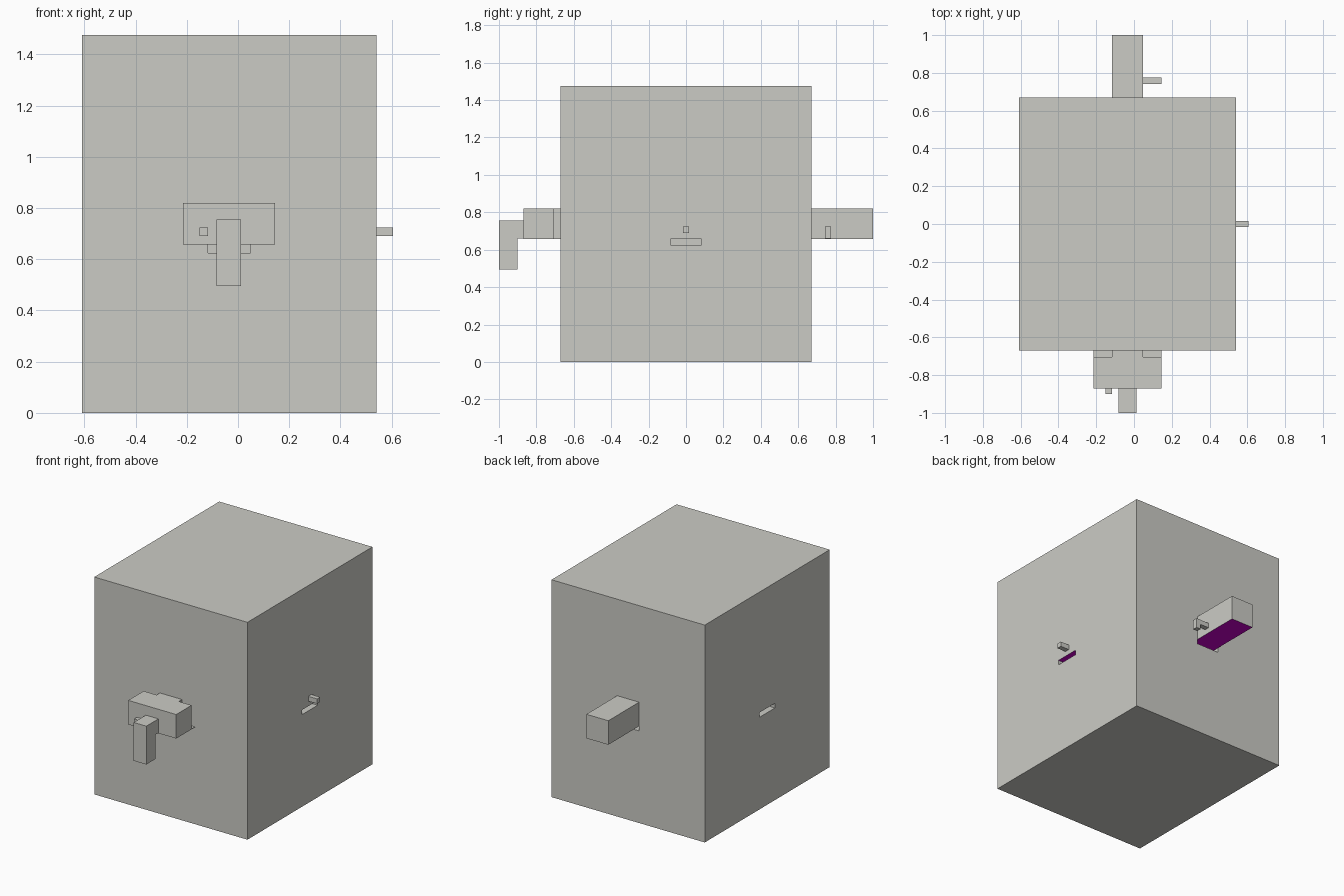
import bpy, bmesh

if "Cube" in bpy.data.objects:
    bpy.data.objects.remove(bpy.data.objects["Cube"])

def material(name, rgb):
    m = bpy.data.materials.new(name)
    m.diffuse_color = (*rgb, 1)
    m.use_nodes = True
    m.node_tree.nodes["Principled BSDF"].inputs["Base Color"].default_value = m.diffuse_color
    return m

GREY = material("light_grey", (0.60, 0.60, 0.56))
PURPLE = material("magenta_purple", (0.58, 0.0, 0.60))

def blocks(name, boxes, purple_base=False):
    """One object made of boxes given as (x0, x1, y0, y1, z0, z1)."""
    bm = bmesh.new()
    for x0, x1, y0, y1, z0, z1 in boxes:
        verts = bmesh.ops.create_cube(bm, size=1)["verts"]
        for v in verts:
            v.co = (x1 if v.co.x > 0 else x0,
                    y1 if v.co.y > 0 else y0,
                    z1 if v.co.z > 0 else z0)
    bm.normal_update()
    if purple_base:
        for f in bm.faces:
            f.material_index = int(f.normal.z < -0.5)
    mesh = bpy.data.meshes.new(name)
    bm.to_mesh(mesh)
    bm.free()
    mesh.materials.append(GREY)
    mesh.materials.append(PURPLE)
    ob = bpy.data.objects.new(name, mesh)
    bpy.context.collection.objects.link(ob)
    return ob

L, R, F, B = -0.61, 0.54, -0.67, 0.67      # main housing sides
X0, X1, H = -0.117, 0.048, 0.0825          # slot / shaft width
Z0, Z1, Z2 = 0.625, 0.66, 0.82             # slot floor, slot ceiling, shaft top
D = 0.16                                   # slot depth

# main housing with a slot in each of its four walls
housing = blocks("housing", [(L, R, F, B, 0, 1.475)])
cutter = blocks("slot_cutter", [
    (X0, X1, F - 0.1, F + D, Z0, Z1), (X0, X1, B - D, B + 0.1, Z0, Z1),
    (L - 0.1, L + D, -H, H, Z0, Z1), (R - D, R + 0.1, -H, H, Z0, Z1)])
cutter.hide_render = True
cutter.hide_viewport = True
mod = housing.modifiers.new("slots", 'BOOLEAN')
mod.operation = 'DIFFERENCE'
mod.solver = 'EXACT'
mod.object = cutter

# front block: wide head standing just off the wall on a narrower neck
blocks("front_block", [(-0.215, 0.145, -0.87, -0.705, Z1, Z2),
                       (X0, X1, -0.705, F, Z1, Z2)], True)

# rear shaft
blocks("rear_shaft", [(X0, X1, B, 1.0, Z1, Z2)], True)

# thin purple undersides, running into the slots as their ceilings
T = Z1 - 0.003
blocks("underside_plates", [
    (-0.215, 0.145, -0.87, F, T, Z1), (X0, X1, F, F + D, T, Z1),
    (X0, X1, B - D, 1.0, T, Z1),
    (L, L + D, -H, H, T, Z1), (R - D, R, -H, H, T, Z1)], True)

# hanging front lever and the small button beside it
blocks("front_lever", [(-0.083, 0.012, -1.0, -0.9, 0.495, 0.755),
                       (-0.083, 0.012, -0.9, -0.87, Z1, 0.755)])
blocks("front_button", [(-0.15, -0.117, -0.9, -0.87, 0.69, 0.723)])

# side peg
blocks("side_peg", [(R, 0.605, -0.0165, 0.0165, 0.69, 0.723)])

# cranked handle on the rear shaft
blocks("rear_handle", [(X1, 0.145, 0.742, 0.775, 0.693, 0.725),
                       (0.112, 0.145, 0.742, 0.775, Z1, 0.693)])
